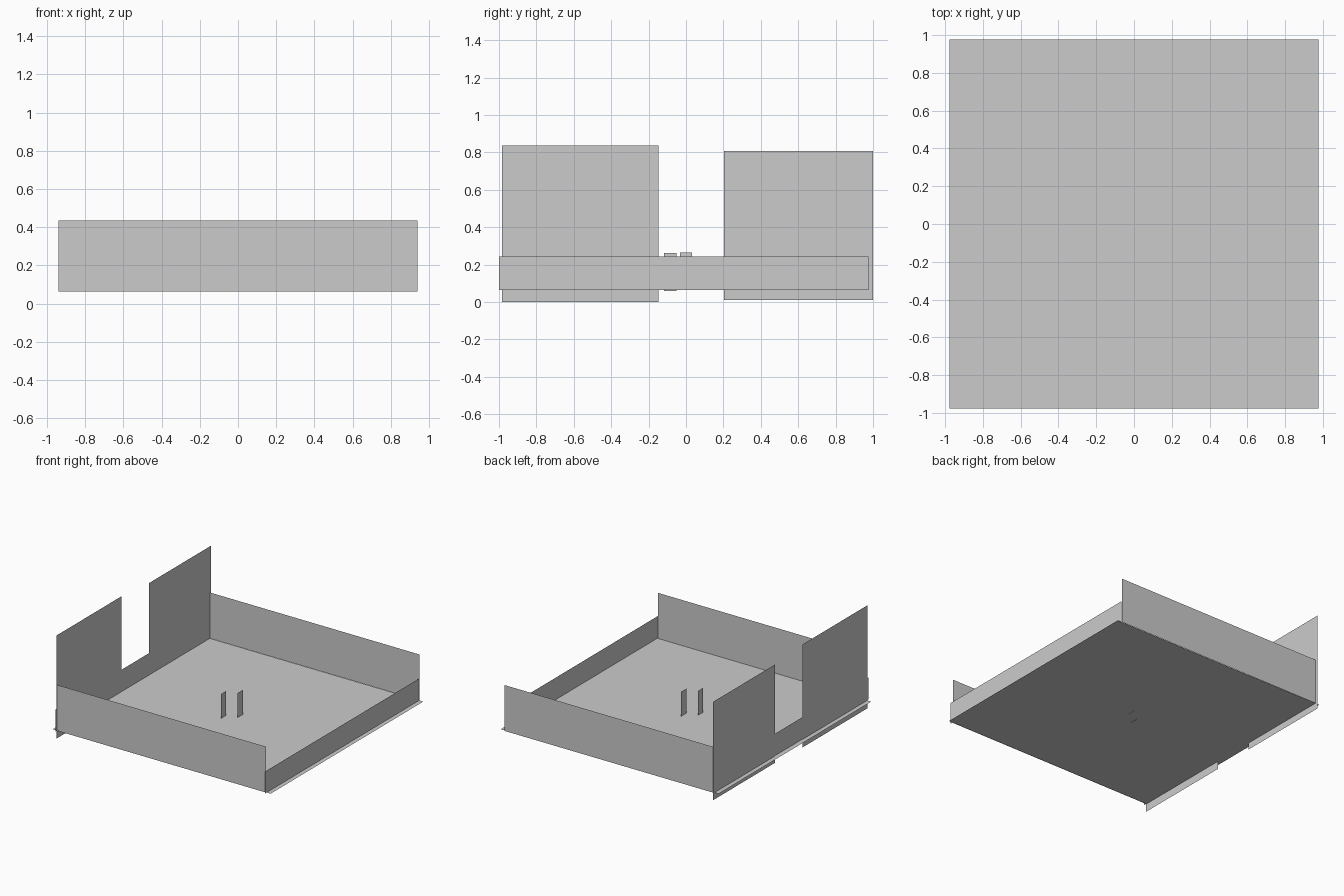
import bpy

if "Cube" in bpy.data.objects:
    bpy.data.objects.remove(bpy.data.objects["Cube"])


def plane(name, corners):
    mesh = bpy.data.meshes.new(name)
    mesh.from_pydata(corners, [], [(0, 1, 2, 3)])
    mesh.update()
    obj = bpy.data.objects.new(name, mesh)
    bpy.context.collection.objects.link(obj)
    return obj


def panel_x(name, x, y0, y1, z0, z1):
    """Thin sheet facing along x."""
    return plane(name, [(x, y0, z0), (x, y1, z0), (x, y1, z1), (x, y0, z1)])


def panel_y(name, y, x0, x1, z0, z1):
    """Thin sheet facing along y."""
    return plane(name, [(x0, y, z0), (x1, y, z0), (x1, y, z1), (x0, y, z1)])


# Floor sheet
F = 0.978
plane("floor", [(-F, -F, 0.065), (F, -F, 0.065), (F, F, 0.065), (-F, F, 0.065)])

# Front and back walls
panel_y("front_wall", -0.978, -0.94, 0.938, 0.063, 0.435)
panel_y("back_wall", 0.983, -0.94, 0.94, 0.063, 0.435)

# Low side walls
for name, x in (("left_low_wall", -0.938), ("right_low_wall", 0.942)):
    panel_x(name, x, -1.0, 0.975, 0.065, 0.243)

# Tall panels on either side of the left opening
panel_x("tall_panel_front", -0.942, -0.984, -0.148, 0.0, 0.836)
panel_x("tall_panel_back", -0.942, 0.202, 1.0, 0.01, 0.808)

# Small upright posts in the middle
panel_x("post_front", -0.072, -0.118, -0.052, 0.06, 0.263)
panel_x("post_back", 0.02, -0.033, 0.033, 0.063, 0.264)
